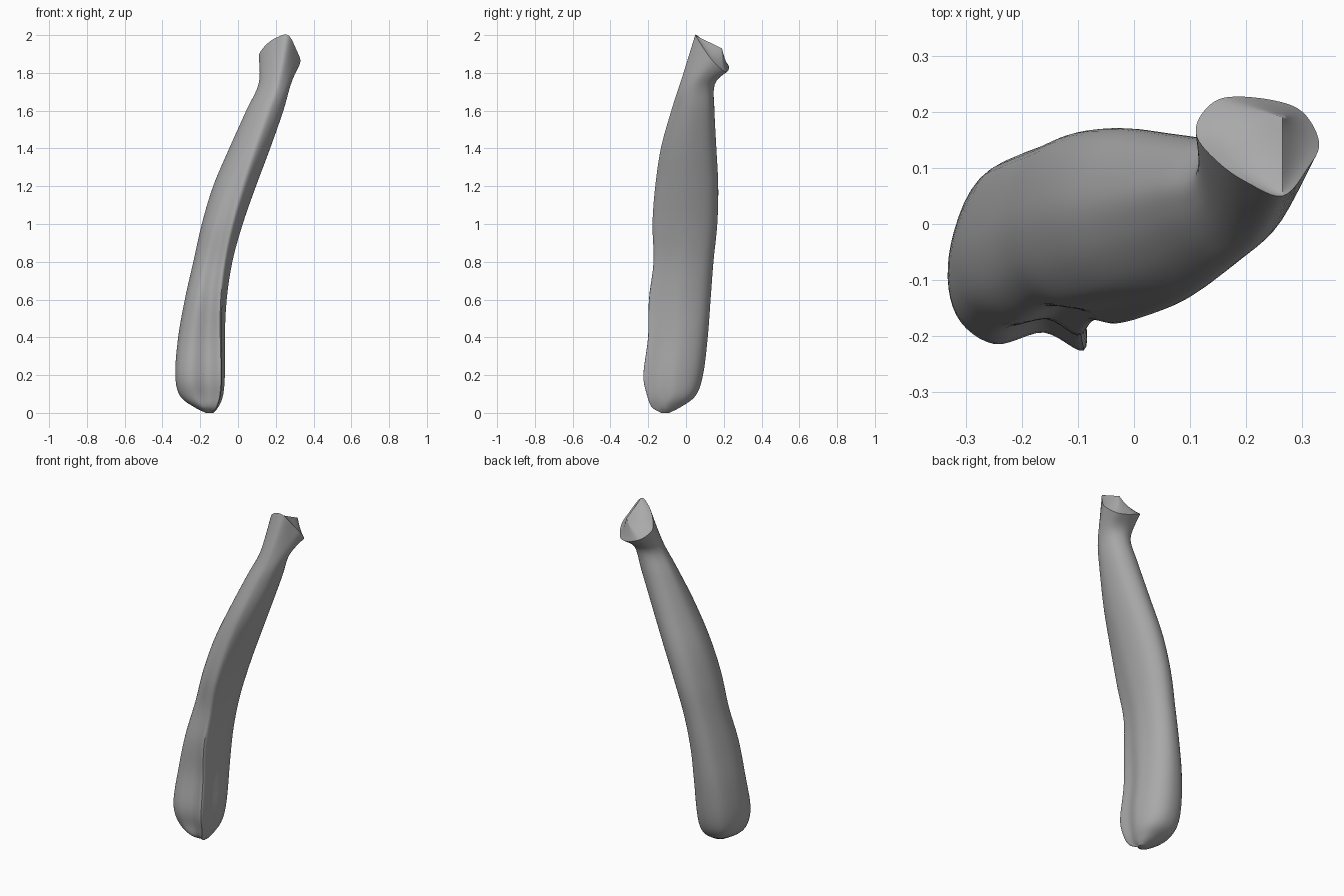
import bpy
import bmesh
from mathutils import Vector

AROUND_STEPS = 6
LENGTH_STEPS = 5

if "Cube" in bpy.data.objects:
    bpy.data.objects.remove(bpy.data.objects["Cube"], do_unlink=True)


def catmull(a, b, c, d, t):
    """Smooth curve between b and c."""
    return 0.5 * (2 * b + (c - a) * t + (2 * a - 5 * b + 4 * c - d) * t * t
                  + (3 * b - a - 3 * c + d) * t ** 3)


def smooth_loop(points):
    """Closed smooth curve through the control points."""
    n = len(points)
    return [catmull(points[i - 1], points[i], points[(i + 1) % n], points[(i + 2) % n],
                    s / AROUND_STEPS)
            for i in range(n) for s in range(AROUND_STEPS)]


def smooth_rings(rings):
    """Extra rings between the control rings, along the shaft."""
    result = []
    last = len(rings) - 1
    for i in range(last):
        four = [rings[max(0, min(last, i + k))] for k in (-1, 0, 1, 2)]
        for s in range(LENGTH_STEPS):
            result.append([catmull(*p, s / LENGTH_STEPS) for p in zip(*four)])
    return result + [rings[last]]


# Cross-sections in unit space, from the front ridge counterclockwise
low_section = [(.85, -1), (.88, -.5), (1, .1), (.7, .75), (.1, 1),
               (-.65, .8), (-1, .05), (-.9, -.6), (-.38, -.93), (.3, -.8)]
high_section = [(.3, -1), (.8, -.6), (1, 0), (.75, .7), (.1, 1),
                (-.6, .85), (-1, .3), (-.9, -.2), (-.55, -.65), (-.1, -.95)]

# Shaft outline: height, x range, y range
outline = [
    (0, -.17, -.13, -.13, -.09),
    (.03, -.23, -.105, -.18, -.03),
    (.09, -.305, -.08, -.205, .05),
    (.2, -.33, -.07, -.225, .09),
    (.4, -.315, -.07, -.2, .115),
    (.6, -.28, -.06, -.195, .13),
    (.8, -.235, -.03, -.17, .145),
    (1, -.19, .025, -.175, .165),
    (1.2, -.13, .095, -.16, .17),
    (1.4, -.045, .17, -.13, .16),
    (1.6, .045, .24, -.075, .15),
    (1.74, .11, .28, -.03, .152),
]


def section_ring(z, x0, x1, y0, y1):
    blend = min(1, max(0, (z - .3) / 1.2))
    ring = []
    for low, high in zip(low_section, high_section):
        u, v = Vector(low).lerp(Vector(high), blend)
        ring.append(Vector(((x0 + x1) / 2 + u * (x1 - x0) / 2,
                            (y0 + y1) / 2 + v * (y1 - y0) / 2, z)))
    return ring


# Slanted rim of the joint, and how far along the crest each point reaches
rim = [Vector(p) for p in (
    (.265, .05, 2), (.31, .1, 1.92), (.33, .145, 1.86), (.3, .2, 1.81), (.24, .222, 1.81),
    (.16, .225, 1.84), (.12, .195, 1.87), (.112, .155, 1.9), (.15, .11, 1.95), (.2, .075, 1.985))]
reach = [0, .4, .8, 1, 1, 1, .9, .7, .4, .1]
crest_start, crest_end = Vector((.265, .055, 1.995)), Vector((.265, .19, 1.93))

shaft = smooth_rings([section_ring(*row) for row in outline] + [rim])
loops = [smooth_loop(ring) for ring in shaft]
crest = [crest_start.lerp(crest_end, min(1, max(0, r))) for r in smooth_loop(reach)]

# Hollow facets between the rim and the crest
for t in (.2, .4, .6, .8, 1):
    loops.append([a.lerp(b, t) - Vector((0, 0, .4 * t * (1 - t) * (a - b).length))
                  for a, b in zip(loops[len(shaft) - 1], crest)])

# Skin the loops
bm = bmesh.new()
rows = [[bm.verts.new(p) for p in loop] for loop in loops]
count = len(rows[0])
for lower, upper in zip(rows, rows[1:]):
    for i in range(count):
        j = (i + 1) % count
        bm.faces.new((lower[i], lower[j], upper[j], upper[i]))
bm.faces.new(rows[0][::-1])
bmesh.ops.remove_doubles(bm, verts=bm.verts, dist=.0005)
bmesh.ops.recalc_face_normals(bm, faces=bm.faces)
mesh = bpy.data.meshes.new("bone_shaft")
bm.to_mesh(mesh)
bm.free()

bone = bpy.data.objects.new("bone_shaft", mesh)
bpy.context.collection.objects.link(bone)

# Plain grey surface
grey = bpy.data.materials.new("grey")
grey.use_nodes = True
colour = (.4, .4, .4, 1)
grey.diffuse_color = colour
grey.node_tree.nodes["Principled BSDF"].inputs["Base Color"].default_value = colour
mesh.materials.append(grey)

bpy.ops.object.select_all(action='DESELECT')
bone.select_set(True)
bpy.context.view_layer.objects.active = bone
bpy.ops.object.shade_smooth_by_angle(angle=.7)
